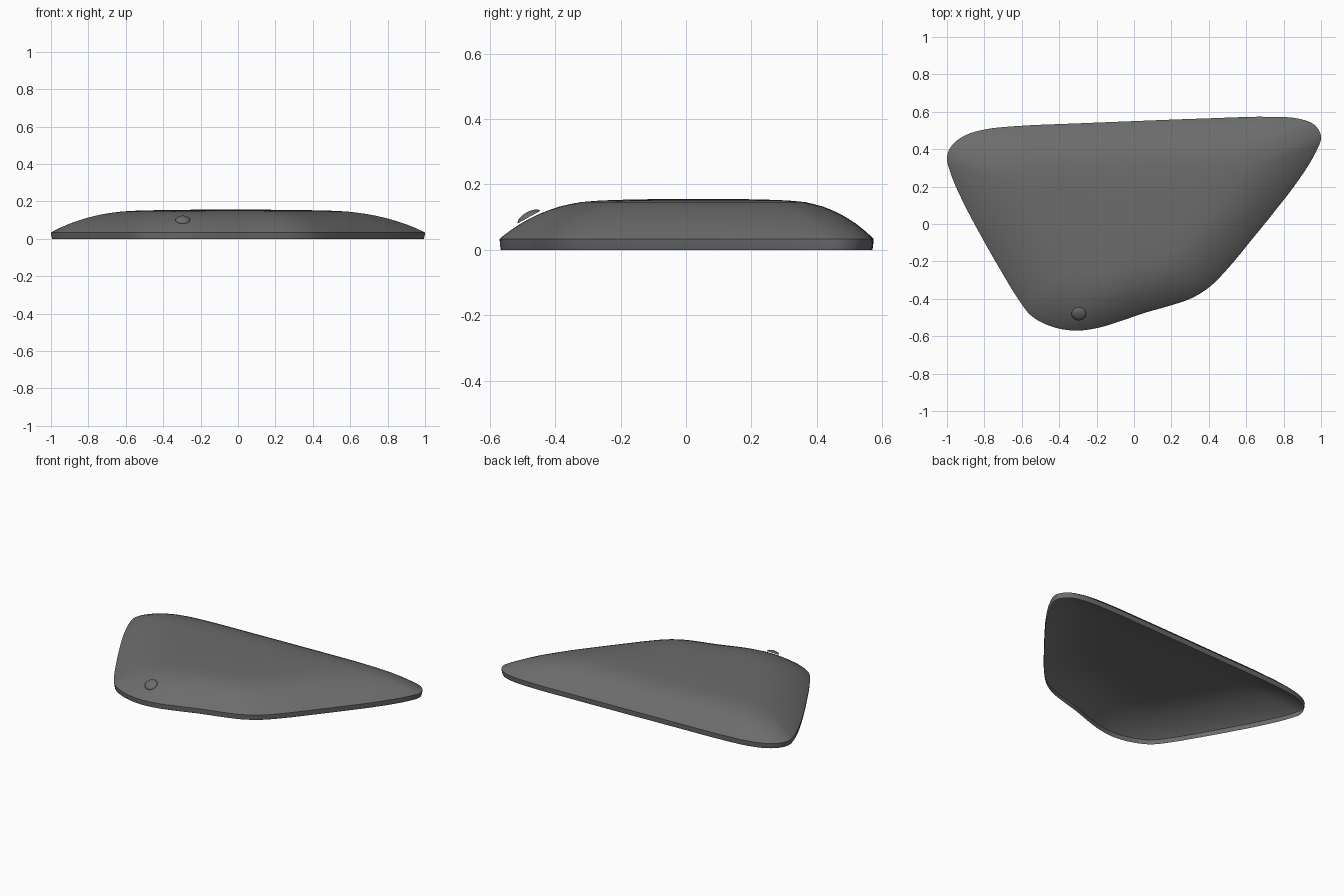
import bpy, bmesh, math
from mathutils import Vector, Matrix
from mathutils.geometry import interpolate_bezier

if "Cube" in bpy.data.objects:
    bpy.data.objects.remove(bpy.data.objects["Cube"])

grey = bpy.data.materials.new("dark_grey")
grey.diffuse_color = (0.15, 0.15, 0.15, 1)
grey.use_nodes = True
grey.node_tree.nodes["Principled BSDF"].inputs["Base Color"].default_value = grey.diffuse_color


def finish(name, bm, angle):
    me = bpy.data.meshes.new(name)
    bm.to_mesh(me)
    bm.free()
    ob = bpy.data.objects.new(name, me)
    bpy.context.collection.objects.link(ob)
    me.materials.append(grey)
    bpy.ops.object.select_all(action='DESELECT')
    ob.select_set(True)
    bpy.context.view_layer.objects.active = ob
    bpy.ops.object.shade_smooth_by_angle(angle=math.radians(angle))
    return ob


# Rounded, lopsided outline (counter-clockwise)
outline = [(-1, .36), (-.98, .27), (-.92, .13), (-.82, -.06), (-.7, -.27),
           (-.62, -.40), (-.55, -.49), (-.45, -.545), (-.32, -.57), (-.2, -.557),
           (-.08, -.522), (.05, -.477), (.18, -.44), (.3, -.4), (.4, -.34),
           (.5, -.24), (.63, -.083), (.75, .065), (.88, .235), (.975, .39),
           (1, .47), (.965, .53), (.88, .563), (.75, .573), (.4, .565),
           (0, .55), (-.3, .538), (-.65, .522), (-.8, .505), (-.90, .475),
           (-.97, .425)]
pts = [Vector((x, y, 0)) for x, y in outline]
n = len(pts)


def tangent(i):
    a, b, c = pts[i - 1], pts[i % n], pts[(i + 1) % n]
    return ((b - a).normalized() + (c - b).normalized()).normalized()


rim = []
for i in range(n):
    a, b = pts[i], pts[(i + 1) % n]
    k = (b - a).length / 3
    rim += interpolate_bezier(a, a + tangent(i) * k, b - tangent((i + 1) % n) * k, b, 5)[:-1]

# Open shell: short side wall, then a dome of shrinking rings
centre = Vector((-.05, .05, 0))
profile = [(.994, 0), (.998, .015), (1, .033), (.99, .039), (.95, .058), (.9, .079),
           (.85, .096), (.8, .111), (.75, .123), (.7, .133), (.65, .140),
           (.6, .146), (.5, .151), (.35, .154), (.18, .1555)]
bm = bmesh.new()
rings = []
for s, z in profile:
    rings.append([bm.verts.new(centre + (p - centre) * s + Vector((0, 0, z))) for p in rim])
m = len(rim)
for lo, hi in zip(rings, rings[1:]):
    for i in range(m):
        j = (i + 1) % m
        bm.faces.new((lo[i], lo[j], hi[j], hi[i]))
top = bm.verts.new(centre + Vector((0, 0, .156)))
for i in range(m):
    bm.faces.new((rings[-1][i], rings[-1][(i + 1) % m], top))
finish("shell", bm, 40)

# Small domed bolt cap lying on the front slope
bm = bmesh.new()
bmesh.ops.create_uvsphere(bm, u_segments=32, v_segments=16, radius=1)
bmesh.ops.bisect_plane(bm, geom=bm.verts[:] + bm.edges[:] + bm.faces[:], plane_co=(0, 0, 0),
                       plane_no=(0, 0, 1), clear_inner=True, dist=1e-4)
bmesh.ops.holes_fill(bm, edges=[e for e in bm.edges if e.is_boundary])
bm.transform(Matrix.Translation((-.295, -.480, .100)) @ Matrix.Rotation(math.radians(29), 4, 'X')
             @ Matrix.Diagonal((.039, .039, .016, 1)))
finish("bolt_cap", bm, 40)
